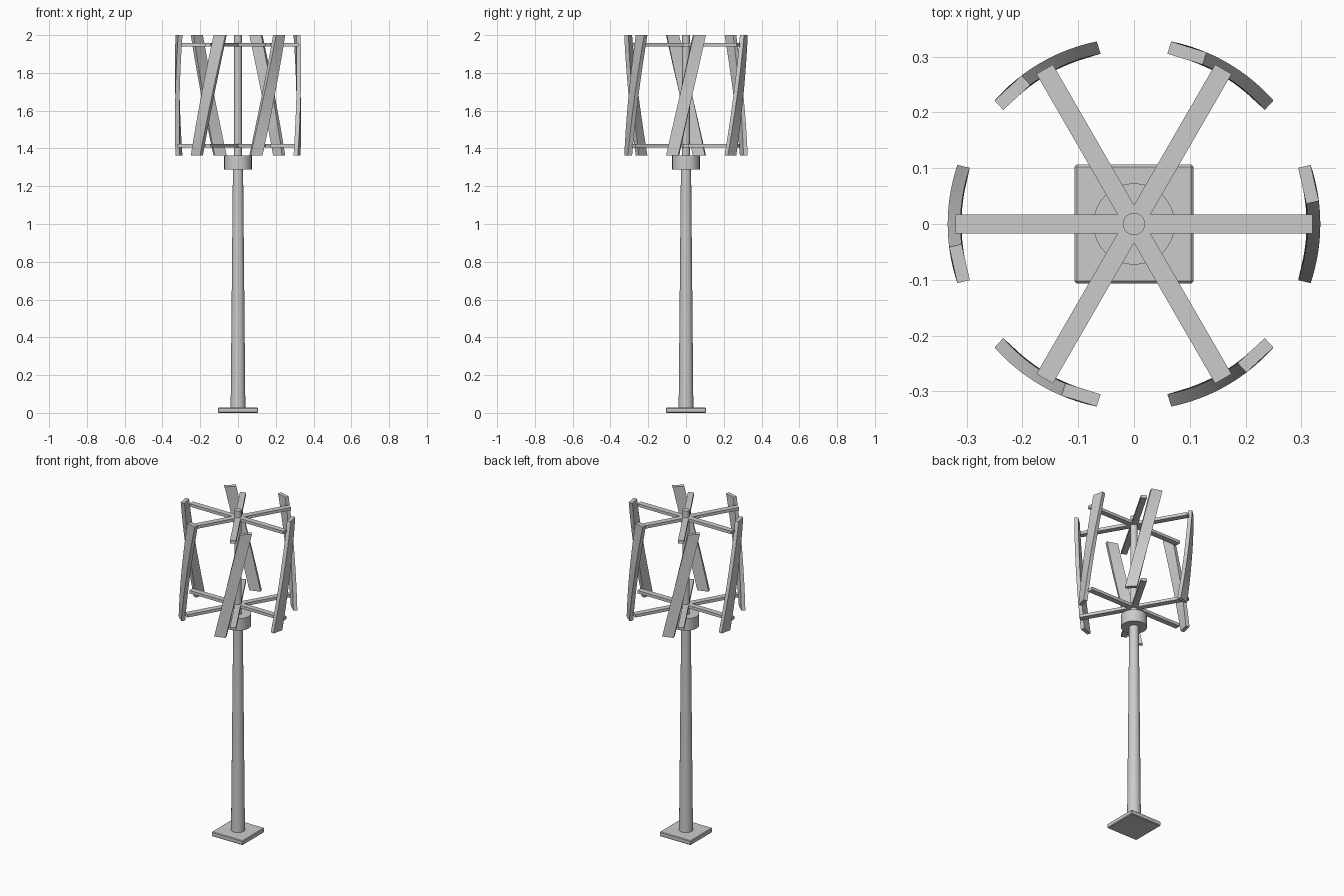
import bpy, bmesh
from math import cos, sin, pi, radians

if "Cube" in bpy.data.objects:
    bpy.data.objects.remove(bpy.data.objects["Cube"])


def make_object(name, bm):
    bmesh.ops.recalc_face_normals(bm, faces=bm.faces)
    mesh = bpy.data.meshes.new(name)
    bm.to_mesh(mesh)
    bm.free()
    ob = bpy.data.objects.new(name, mesh)
    bpy.context.collection.objects.link(ob)
    return ob


def tube(name, z0, z1, r0, r1, sides=32):
    bpy.ops.mesh.primitive_cone_add(vertices=sides, radius1=r0, radius2=r1,
                                    depth=z1 - z0, location=(0, 0, (z0 + z1) / 2))
    bpy.context.object.name = name
    bpy.ops.object.shade_smooth_by_angle(angle=radians(30))


def box(name, size, z, angle=0, bevel=0):
    bpy.ops.mesh.primitive_cube_add(size=1, location=(0, 0, z), rotation=(0, 0, angle))
    ob = bpy.context.object
    ob.name = name
    ob.scale = size
    bpy.ops.object.transform_apply(location=False, rotation=False, scale=True)
    if bevel:
        mod = ob.modifiers.new("bevel", "BEVEL")
        mod.width = bevel
        mod.segments = 1


def blade(name, angle, z0=1.362, z1=2.0, twist=radians(25.6), steps=16):
    # rectangular section swept up a partial helix
    section = [(0.309, -0.033), (0.332, -0.033), (0.332, 0.033), (0.309, 0.033)]
    bm = bmesh.new()
    rings = []
    for i in range(steps + 1):
        t = i / steps
        a = angle + twist * (t - 0.5)
        rings.append([bm.verts.new((x * cos(a) - y * sin(a), x * sin(a) + y * cos(a),
                                    z0 + (z1 - z0) * t)) for x, y in section])
    for lo, hi in zip(rings, rings[1:]):
        for j in range(4):
            k = (j + 1) % 4
            bm.faces.new((lo[j], lo[k], hi[k], hi[j]))
    bm.faces.new(rings[0])
    bm.faces.new(rings[-1])
    ob = make_object(name, bm)
    bpy.ops.object.select_all(action='DESELECT')
    ob.select_set(True)
    bpy.context.view_layer.objects.active = ob
    bpy.ops.object.shade_smooth_by_angle(angle=radians(30))


# Base, tapered mast, generator housing and rotor shaft
box("base_plate", (0.213, 0.213, 0.028), 0.014, bevel=0.004)
tube("mast", 0.026, 1.29, 0.039, 0.027)
tube("generator_housing", 1.288, 1.362, 0.073, 0.073)
tube("rotor_shaft", 1.36, 2.0, 0.02, 0.02, 24)

# Crossing support arms at two levels
for level, z in (("lower", 1.415), ("upper", 1.95)):
    for i in range(3):
        box(f"{level}_arm_{i + 1}", (0.64, 0.034, 0.018), z, i * pi / 3)

# Six helical blades
for i in range(6):
    blade(f"blade_{i + 1}", i * pi / 3)
